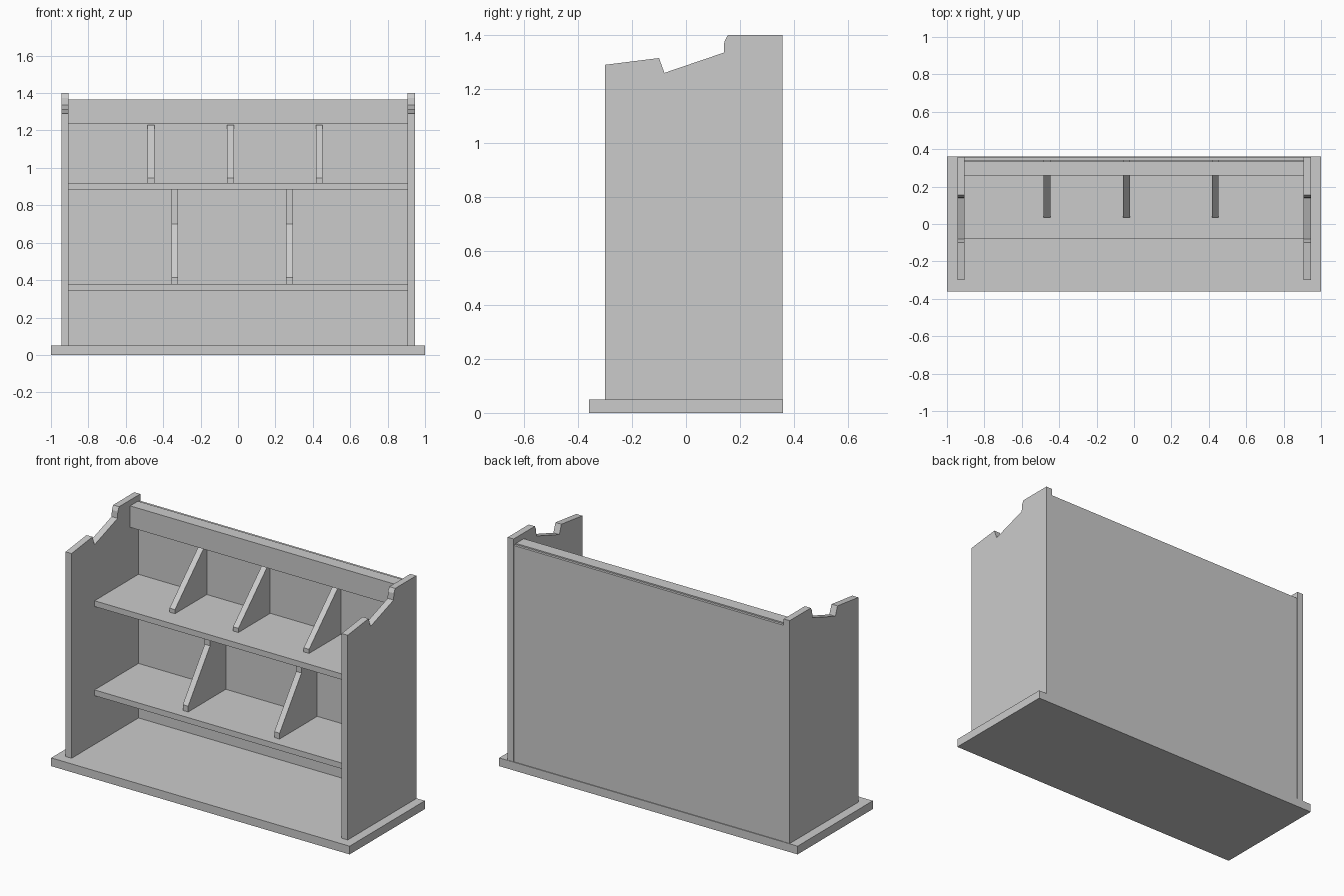
import bpy

cube = bpy.data.objects.get("Cube")
if cube:
    bpy.data.objects.remove(cube, do_unlink=True)

# Single plain grey finish
grey = bpy.data.materials.new("plain_grey")
grey.use_nodes = True
color = (0.6, 0.6, 0.6, 1)
grey.diffuse_color = color
grey.node_tree.nodes["Principled BSDF"].inputs["Base Color"].default_value = color


def board(name, x0, x1, profile):
    """Board with a side profile of (y, z) points, extruded from x0 to x1."""
    n = len(profile)
    verts = [(x, y, z) for x in (x0, x1) for y, z in profile]
    faces = [tuple(reversed(range(n))), tuple(range(n, 2 * n))]
    faces += [(i, (i + 1) % n, n + (i + 1) % n, n + i) for i in range(n)]
    mesh = bpy.data.meshes.new(name)
    mesh.from_pydata(verts, [], faces)
    mesh.materials.append(grey)
    obj = bpy.data.objects.new(name, mesh)
    bpy.context.collection.objects.link(obj)
    return obj


def box(name, half_width, y0, y1, z0, z1):
    return board(name, -half_width, half_width,
                 [(y0, z0), (y1, z0), (y1, z1), (y0, z1)])


INNER, OUTER = 0.905, 0.945
BASE_TOP = 0.05
BACK = 0.34
THICK = 0.036

# Base, back panel and top rail
box("base", 1.0, -0.36, 0.36, 0, BASE_TOP)
box("back_panel", INNER, BACK, 0.355, BASE_TOP, 1.36)
box("top_rail", INNER, 0.26, 0.335, 1.235, 1.365)

# Shelves
box("lower_shelf", INNER, -0.08, BACK, 0.345, 0.38)
box("upper_shelf", INNER, -0.08, BACK, 0.885, 0.92)

# Side panels with notched tops
side = [(-0.30, BASE_TOP), (0.357, BASE_TOP), (0.357, 1.40), (0.155, 1.40),
        (0.142, 1.375), (0.14, 1.335), (-0.08, 1.26), (-0.10, 1.315),
        (-0.30, 1.29)]
board("right_side", -OUTER, -INNER, side)
board("left_side", INNER, OUTER, side)

# Sloping dividers on the upper shelf
upper = [(0.035, 0.92), (BACK, 0.92), (BACK, 1.23), (0.33, 1.23), (0.035, 0.945)]
for i, x in enumerate((-0.465, -0.04, 0.434)):
    board(f"upper_divider_{i + 1}", x - THICK / 2, x + THICK / 2, upper)

# Sloping dividers between the shelves
lower = [(-0.02, 0.38), (BACK, 0.38), (BACK, 0.885), (0.19, 0.885),
         (0.19, 0.70), (-0.02, 0.415)]
for i, x in enumerate((-0.338, 0.275)):
    board(f"lower_divider_{i + 1}", x - THICK / 2, x + THICK / 2, lower)
